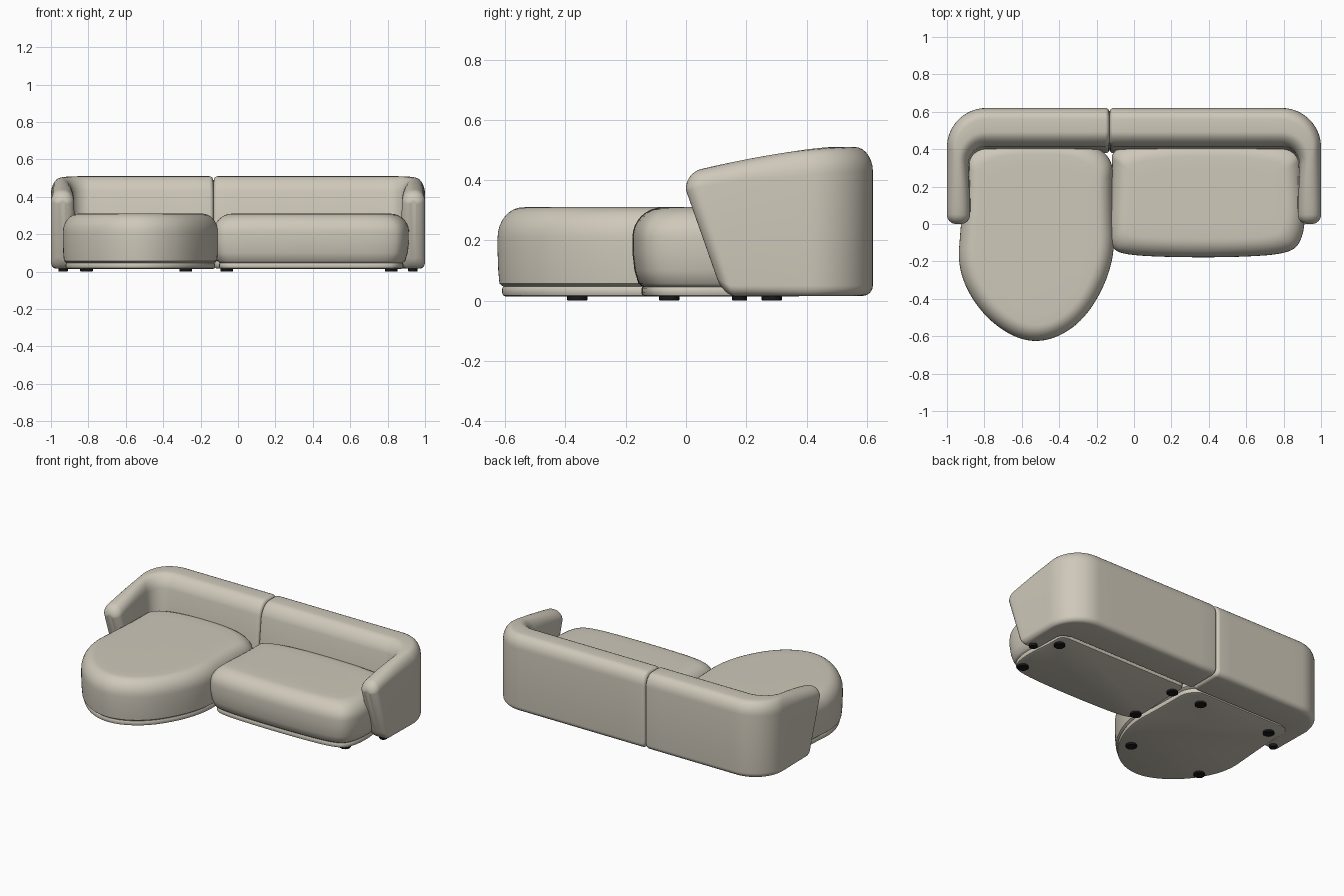
import bpy, bmesh, math
from mathutils import Vector

if "Cube" in bpy.data.objects:
    bpy.data.objects.remove(bpy.data.objects["Cube"], do_unlink=True)


def material(name, color):
    m = bpy.data.materials.new(name)
    m.use_nodes = True
    m.diffuse_color = (*color, 1)
    m.node_tree.nodes["Principled BSDF"].inputs["Base Color"].default_value = (*color, 1)
    return m


FABRIC = material("beige_fabric", (0.62, 0.58, 0.49))
BLACK = material("black_plastic", (0.01, 0.01, 0.01))


def loft(name, rings, mat):
    """Skin a list of equal closed rings and cap both ends."""
    bm = bmesh.new()
    rows = [[bm.verts.new(p) for p in ring] for ring in rings]
    n = len(rows[0])
    for a, b in zip(rows, rows[1:]):
        for i in range(n):
            j = (i + 1) % n
            bm.faces.new((a[i], a[j], b[j], b[i]))
    bm.faces.new(rows[0])
    bm.faces.new(rows[-1])
    bmesh.ops.recalc_face_normals(bm, faces=bm.faces)
    mesh = bpy.data.meshes.new(name)
    bm.to_mesh(mesh)
    bm.free()
    mesh.materials.append(mat)
    obj = bpy.data.objects.new(name, mesh)
    bpy.context.collection.objects.link(obj)
    bpy.ops.object.select_all(action="DESELECT")
    obj.select_set(True)
    bpy.context.view_layer.objects.active = obj
    bpy.ops.object.shade_smooth_by_angle(angle=math.radians(40))
    return obj


def rounded(points, rounds=4):
    """Corner-cutting of a closed outline."""
    for _ in range(rounds):
        out = []
        for a, b in zip(points, points[1:] + points[:1]):
            a, b = Vector(a), Vector(b)
            out += [a.lerp(b, 0.25), a.lerp(b, 0.75)]
        points = out
    return points


def inset_ring(outline, inset, z):
    xs, ys = [p[0] for p in outline], [p[1] for p in outline]
    cx, cy = (min(xs) + max(xs)) / 2, (min(ys) + max(ys)) / 2
    kx = 1 - inset / (max(xs) - cx)
    ky = 1 - inset / (max(ys) - cy)
    return [(cx + (p[0] - cx) * kx, cy + (p[1] - cy) * ky, z) for p in outline]


def cushion(name, points, radius, tuck):
    """Soft pad: tucked under at the bottom, generous round on top."""
    outline = rounded(points)
    bottom, top, height = 0.045, 0.31, 0.10
    rings = [inset_ring(outline, tuck + 0.015, bottom), inset_ring(outline, tuck, bottom + 0.012),
             inset_ring(outline, tuck * 0.35, 0.10), inset_ring(outline, 0, 0.16)]
    for k in range(9):
        a = math.pi / 2 * k / 8
        rings.append(inset_ring(outline, radius * (1 - math.cos(a)),
                                top - height * (1 - math.sin(a))))
    rings.append(inset_ring(outline, radius + 0.06, top + 0.001))
    loft(name, rings, FABRIC)


def plinth(name, points, inset):
    """Thin base below a cushion, cut off at the backrest."""
    outline = [(x, min(y, 0.40)) for x, y in rounded(points)]
    steps = [(0.012, 0.014), (0.003, 0.018), (0, 0.026), (0, 0.040), (0.006, 0.05)]
    loft(name, [inset_ring(outline, inset + i, z) for i, z in steps], FABRIC)


# Seat cushions and their bases
chaise = [(-0.115, 0.46), (-0.115, 0.1), (-0.10, -0.2), (-0.24, -0.49), (-0.43, -0.625),
          (-0.62, -0.625), (-0.82, -0.48), (-0.945, -0.25), (-0.925, 0.0),
          (-0.91, 0.2), (-0.91, 0.46)]
seat = [(-0.12, 0.46), (-0.115, 0.25), (-0.135, -0.05), (-0.12, -0.13), (-0.05, -0.165),
        (0.2, -0.178), (0.55, -0.178), (0.82, -0.16), (0.895, -0.10), (0.92, 0.05),
        (0.90, 0.25), (0.90, 0.46)]
cushion("chaise_cushion", chaise, 0.085, 0.006)
cushion("seat_cushion", seat, 0.10, 0.02)
plinth("chaise_base", chaise, 0.015)
plinth("seat_base", seat, 0.03)


def section(width, s, height, lean):
    """Rounded upright profile: (distance from outer face, z)."""
    w = width - 2 * s
    low, high = 0.016 + s, height - s
    r_top, r_low = min(0.08, 0.46 * w), min(0.035, 0.4 * w)
    corners = [(s + r_low, low + r_low, r_low, 270, -1),
               (s + r_top, high - r_top, r_top, 180, -1),
               (s + w - r_top, high - r_top, r_top, 90, -1),
               (s + w - r_low, low + r_low, r_low, 0, -1)]
    points = []
    for cx, cz, r, start, turn in corners:
        for k in range(8):
            a = math.radians(start + turn * 90 * k / 7)
            u, z = cx + r * math.cos(a), cz + r * math.sin(a)
            t = max(0, (z - 0.22) / (height - 0.22))
            points.append((u - lean * t * (u / width), z))
    return points


def back_and_arm(name, side, seam):
    """Backrest wrapping round an outer corner into a sloped arm."""
    stations = []        # outer point, inner point, end shrink
    r = 0.022            # soft seam at the sofa's middle
    for k in range(6):
        d = r * (1 - math.cos(math.pi / 2 * k / 5))
        s = r * (1 - math.sin(math.pi / 2 * k / 5))
        stations.append(((seam + d, 0.62), (seam + d, 0.37), s))
    for k in range(1, 9):
        t = k / 8
        x = seam + r
        stations.append(((x + (0.79 - x) * t, 0.62), (x + (0.79 - x) * t, 0.37), 0))
    for k in range(1, 17):
        a = math.pi / 2 * (1 - k / 16)
        c, n = math.cos(a), math.sin(a)
        stations.append(((0.79 + 0.21 * c, 0.41 + 0.21 * n),
                         (0.79 + 0.08 * c, 0.29 + 0.08 * n), 0))
    r = 0.05             # round arm front
    for k in range(1, 9):
        t = k / 8
        stations.append(((1, 0.41 + (r - 0.41) * t), (0.87, 0.29 + (r - 0.29) * t), 0))
    for k in range(1, 9):
        a = math.pi / 2 * k / 8
        y = r * (1 - math.sin(a))
        stations.append(((1, y), (0.87, y), r * (1 - math.cos(a))))

    rings = []
    for outer, inner, s in stations:
        o, i = Vector(outer), Vector(inner)
        width = (i - o).length
        mid = max(0, min(0.53, (o.y + i.y) / 2 + 0.04))
        height = 0.415 + 0.095 * (1 - (1 - mid / 0.53) ** 1.4)
        lean = 0.45 * max(0, width - 0.11)
        ring = []
        for u, z in section(width, s, height, lean):
            p = o + (i - o) * (u / width)
            # the arm front rakes back toward the floor
            weight = max(0, 1 - p.y / 0.40)
            p.y += 0.125 * weight * max(0, (0.37 - z) / 0.35) ** 1.15
            ring.append((side * p.x, p.y, z))
        rings.append(ring)
    loft(name, rings, FABRIC)


back_and_arm("left_back_and_arm", 1, -0.13)
back_and_arm("right_back_and_arm", -1, 0.132)


# Round feet
def foot(name, x, y, radius):
    rings = []
    for z, k in ((0, 0.9), (0.003, 1), (0.022, 1)):
        rings.append([(x + radius * k * math.cos(math.tau * a / 20),
                       y + radius * k * math.sin(math.tau * a / 20), z) for a in range(20)])
    loft(name, rings, BLACK)


for part, xs, ys in (("seat", (-0.06, 0.82), (-0.055, 0.285)),
                     ("chaise", (-0.81, -0.28), (-0.36, 0.285))):
    for x in xs:
        for y in ys:
            foot(part + "_foot", x, y, 0.034)
for side in (-1, 1):
    foot("arm_foot", side * 0.935, 0.178, 0.025)
